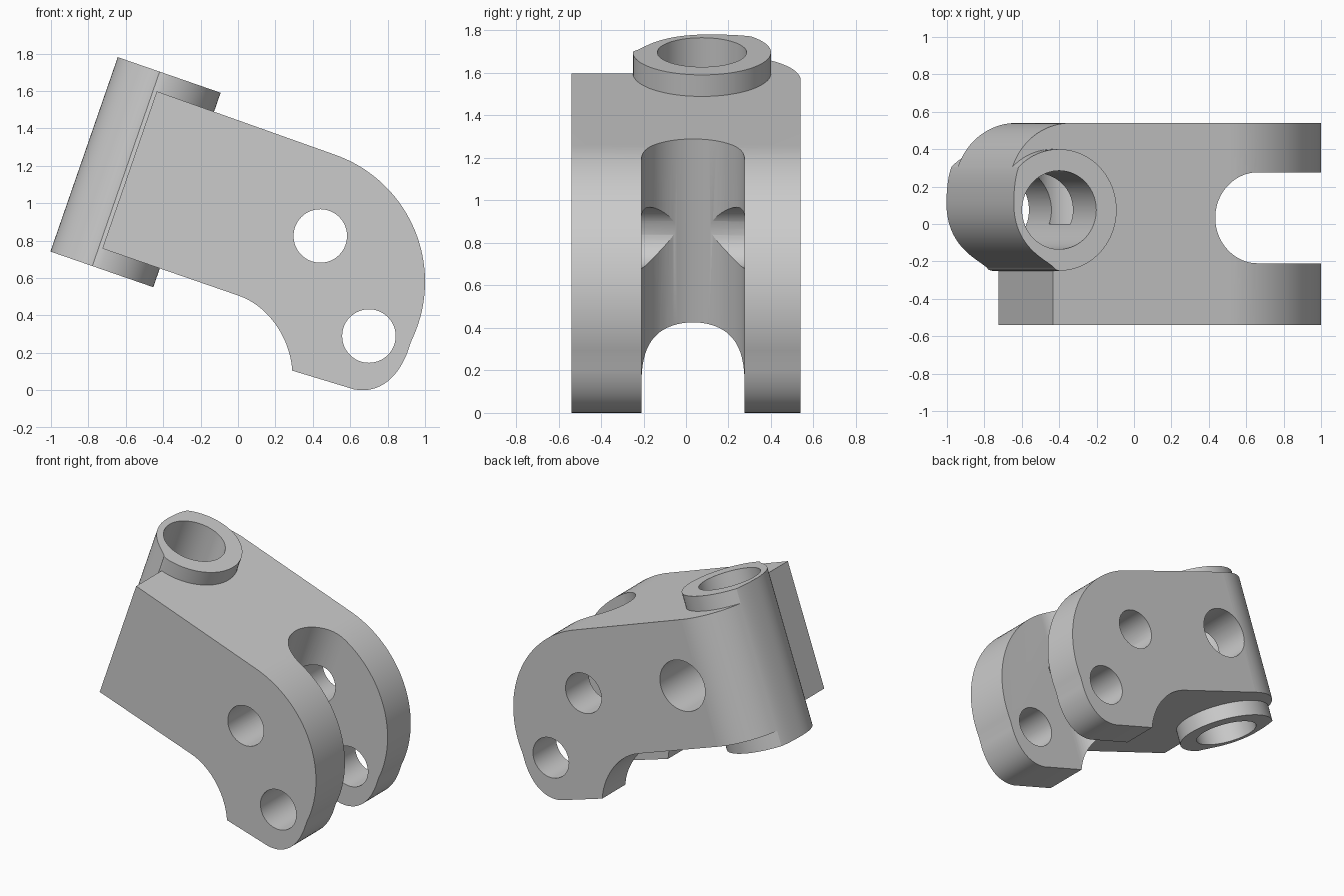
import bpy, bmesh
from math import cos, sin, radians, pi
from mathutils import Matrix, Vector
from mathutils.geometry import interpolate_bezier

if "Cube" in bpy.data.objects:
    bpy.data.objects.remove(bpy.data.objects["Cube"])

# Tilted frame: origin at the barrel's top centre, local z along the barrel
TILT = Matrix.Translation((-0.40, 0, 1.697)) @ Matrix.Rotation(radians(19.1), 4, 'Y')
# Side frame: profile drawn in x-z, extruded along y
SIDE = Matrix.Rotation(radians(90), 4, 'X')


def prism(name, pts, lo, hi, matrix):
    """Extrude a closed 2D outline from lo to hi along the frame's local z."""
    bm = bmesh.new()
    face = bm.faces.new([bm.verts.new((p[0], p[1], lo)) for p in pts])
    ext = bmesh.ops.extrude_face_region(bm, geom=[face])
    verts = [v for v in ext['geom'] if isinstance(v, bmesh.types.BMVert)]
    bmesh.ops.translate(bm, verts=verts, vec=(0, 0, hi - lo))
    bm.transform(matrix)
    bmesh.ops.recalc_face_normals(bm, faces=bm.faces)
    me = bpy.data.meshes.new(name)
    bm.to_mesh(me)
    bm.free()
    ob = bpy.data.objects.new(name, me)
    bpy.context.collection.objects.link(ob)
    return ob


def arc(cx, cy, r, a0, a1, n):
    return [(cx + r * cos(radians(a0 + (a1 - a0) * i / n)),
             cy + r * sin(radians(a0 + (a1 - a0) * i / n))) for i in range(n + 1)]


def circle(cx, cy, r, n=64):
    return arc(cx, cy, r, 0, 360, n)[:-1]


def bez(a, b, c, d, n=16):
    return [tuple(p)[:2] for p in interpolate_bezier(
        *[Vector((q[0], q[1], 0)) for q in (a, b, c, d)], n)]


def combine(target, tool, op):
    mod = target.modifiers.new(op, 'BOOLEAN')
    mod.operation, mod.object, mod.solver = op, tool, 'EXACT'
    bpy.context.view_layer.objects.active = target
    bpy.ops.object.modifier_apply(modifier=mod.name)
    bpy.data.objects.remove(tool)


# Main body side profile
profile = [(-0.81, 1.732)]
profile += arc(0.28, 0.58, 0.72, 70.9, -26, 36)
profile += bez((0.905, 0.20), (0.85, 0.06), (0.75, -0.02), (0.62, 0.005))
profile += bez((0.29, 0.105), (0.28, 0.27), (0.17, 0.45), (0.0, 0.507), 20)
profile += [(-1.2, 0.922)]
body = prism("pivot_bracket", profile, -0.54, 0.54, SIDE)

# Barrel that sticks out at both ends
combine(body, prism("barrel", circle(0, 0.075, 0.325, 80), -1.10, 0, TILT), 'UNION')

# Plan outline seen along the barrel: front step, barrel wrap, rounded back corner
plan = [(0, -0.7), (0, -0.25)]
plan += bez((-0.02, -0.245), (-0.04, -0.20), (-0.25, -0.15), (-0.257, 0.10), 24)
plan += bez((-0.257, 0.10), (-0.257, 0.20), (-0.245, 0.27), (-0.225, 0.315), 10)[1:]
plan += arc(0.10, 0.193, 0.347, 158, 90, 18)[1:]
plan += [(0.10, 0.7), (3, 0.7), (3, -0.7)]
combine(body, prism("plan", plan, -2.6, 0.3, TILT), 'INTERSECT')

# Fork slot, barrel bore
slot = arc(1.165, 0.033, 0.243, 90, 270, 40) + [(3, -0.21), (3, 0.276)]
combine(body, prism("slot", slot, -3, 1, TILT), 'DIFFERENCE')
combine(body, prism("bore", circle(0, 0.075, 0.21), -1.5, 0.5, TILT), 'DIFFERENCE')

# Pin holes through both lugs, and the larger blind hole in the back
for x, z, r, lo, hi in ((0.44, 0.825, 0.143, -1, 1),
                        (0.70, 0.29, 0.143, -1, 1),
                        (-0.35, 1.09, 0.18, -1, 0.0)):
    combine(body, prism("hole", circle(x, z, r), lo, hi, SIDE), 'DIFFERENCE')

# Smooth curved walls, sharp edges kept
bpy.ops.object.select_all(action='DESELECT')
body.select_set(True)
bpy.context.view_layer.objects.active = body
bpy.ops.object.shade_smooth_by_angle(angle=radians(25))
